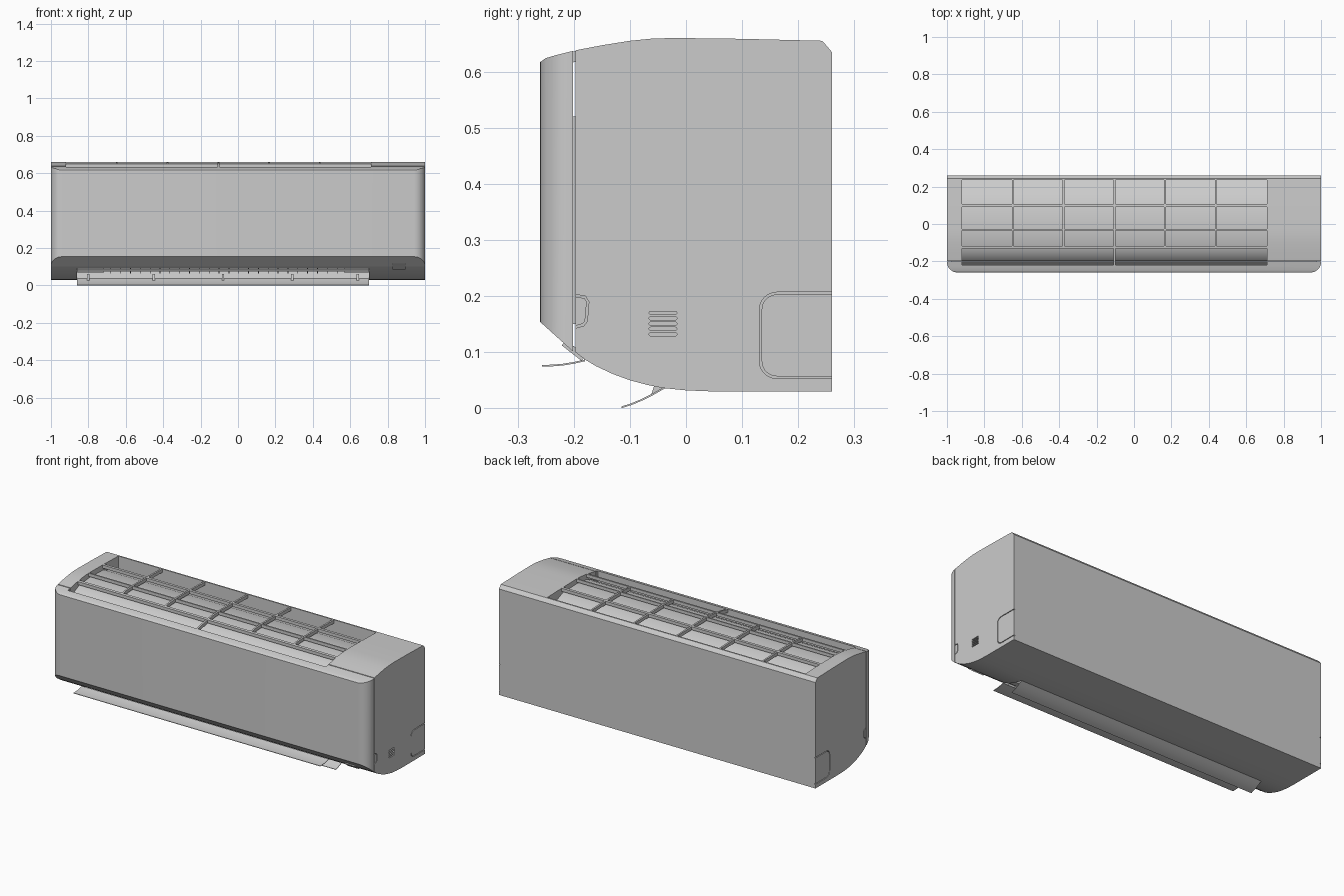
import bpy, bmesh, math
from mathutils import Vector

if "Cube" in bpy.data.objects:
    bpy.data.objects.remove(bpy.data.objects["Cube"])


def prism(name, pts, lo, hi, axis="x"):
    """Extrude a closed 2D outline: (y, z) along x, or (x, y) along z."""
    bm = bmesh.new()
    place = (lambda p, t: (t, p[0], p[1])) if axis == "x" else (lambda p, t: (p[0], p[1], t))
    a = [bm.verts.new(place(p, lo)) for p in pts]
    b = [bm.verts.new(place(p, hi)) for p in pts]
    bm.faces.new(a)
    bm.faces.new(b[::-1])
    for i in range(len(pts)):
        j = (i + 1) % len(pts)
        bm.faces.new((a[i], b[i], b[j], a[j]))
    bmesh.ops.recalc_face_normals(bm, faces=bm.faces)
    me = bpy.data.meshes.new(name)
    bm.to_mesh(me)
    bm.free()
    ob = bpy.data.objects.new(name, me)
    bpy.context.collection.objects.link(ob)
    return ob


def rect(y0, y1, z0, z1):
    return [(y0, z0), (y1, z0), (y1, z1), (y0, z1)]


def arc(cx, cy, rx, ry, a0, a1, n=8):
    return [(cx + rx * math.cos(math.radians(a0 + (a1 - a0) * i / n)),
             cy + ry * math.sin(math.radians(a0 + (a1 - a0) * i / n))) for i in range(n + 1)]


def ribbon(path, w):
    """Closed outline of a strip of width w that follows a path."""
    p = [Vector(q) for q in path]
    left, right = [], []
    for i, q in enumerate(p):
        d = (p[min(i + 1, len(p) - 1)] - p[max(i - 1, 0)]).normalized()
        n = Vector((-d.y, d.x)) * w / 2
        left.append(tuple(q + n))
        right.append(tuple(q - n))
    return left + right[::-1]


def boolean(ob, cutter, op="DIFFERENCE"):
    m = ob.modifiers.new("cut", "BOOLEAN")
    m.object, m.operation, m.solver = cutter, op, "EXACT"
    bpy.ops.object.select_all(action="DESELECT")
    bpy.context.view_layer.objects.active = ob
    ob.select_set(True)
    bpy.ops.object.modifier_apply(modifier=m.name)


def smooth(ob):
    bpy.ops.object.select_all(action="DESELECT")
    bpy.context.view_layer.objects.active = ob
    ob.select_set(True)
    bpy.ops.object.shade_smooth_by_angle(angle=math.radians(25))


TOP = [(-.26, .617), (-.25, .624), (-.23, .63), (-.197, .638), (-.15, .647), (-.1, .655),
       (-.06, .659), (-.02, .66), (.1, .6585), (.243, .655)]


def top_z(y):
    for (y0, z0), (y1, z1) in zip(TOP, TOP[1:]):
        if y0 <= y <= y1:
            return z0 + (z1 - z0) * (y - y0) / (y1 - y0)
    return TOP[-1][1]


# Casing and front panel
bottom = [(.26, .03), (.05, .03), (0, .032), (-.04, .036), (-.07, .042), (-.1, .05),
          (-.13, .061), (-.16, .075), (-.18, .087), (-.197, .1)]
casing = prism("casing", TOP[3:] + [(.26, .635)] + bottom, -1, 1)
panel = prism("front_panel", [(-.27, .606)] + TOP[:3] + [(-.201, .637), (-.201, .101), (-.27, .163)],
              -1.01, 1.01)
plan = [(-1, -.15)] + arc(-.94, -.205, .06, .055, 180, 270) + arc(.94, -.205, .06, .055, 270, 360) + [(1, -.15)]
cutters = [prism("panel_plan", plan, 0, .8, "z")]
boolean(panel, cutters[0], "INTERSECT")
prism("panel_core", rect(-.22, -.18, .15, .52), -.975, .975)

# Intake pit, its floor shaped like the coil below the grille
X0, X1 = -.92, .71
pit = prism("intake_cutter", [(-.22, .8), (-.22, .54), (-.19, .58), (-.16, .605), (-.12, .622),
                              (-.03, .632), (.1, .628), (.17, .6), (.235, .56), (.235, .8)], X0, X1)
# Air outlet cavity
outlet = prism("outlet_cutter", [(-.183, .0), (-.183, .105), (-.14, .15), (-.09, .19), (-.03, .2),
                                 (-.01, .15), (-.03, .08), (-.045, .0)], -.86, .70)
cutters += [pit, outlet]
boolean(panel, pit)
boolean(casing, pit)
boolean(casing, outlet)

# Pipe cover and clip outlines on both ends, speaker slots on the right
cover = [(.28, .205)] + arc(.163, .177, .03, .028, 90, 180) + arc(.163, .083, .03, .028, 180, 270) + [(.28, .055)]
clip = [(-.21, .203), (-.18, .198), (-.175, .19), (-.178, .155), (-.183, .149), (-.21, .141)]
for s in (-1, 1):
    for path in (cover, clip):
        c = prism("outline_cutter", ribbon(path, .004), *sorted((s * .994, s * 1.02)))
        boolean(casing, c)
        cutters.append(c)
for i in range(5):
    z = .132 + i * .0095
    slot = arc(-.019, z, .003, .003, -90, 90, 4) + arc(-.063, z, .003, .003, 90, 270, 4)
    c = prism("slot_cutter", slot, .985, 1.02)
    boolean(casing, c)
    cutters.append(c)
for c in cutters:
    bpy.data.objects.remove(c)
smooth(casing)
smooth(panel)

# Grille: lengthwise bars, then cross ribs that follow the top curve
for y, w in ((.1, .016), (-.03, .008), (-.125, .014)):
    a, b = y - w / 2, y + w / 2
    prism("grille_bar", [(a, top_z(a) - .018), (b, top_z(b) - .018), (b, top_z(b)), (a, top_z(a))], X0, X1)
for x in (-.648, -.377, -.105, .166, .437):
    y0 = -.22 if x == -.105 else -.125
    ys = [y0 + (.235 - y0) * i / 14 for i in range(15)]
    outline = [(y, top_z(y) - .001) for y in ys] + [(y, top_z(y) - .02) for y in ys[::-1]]
    smooth(prism("grille_rib", outline, x - .005, x + .005))

# Two curved air flaps with brackets
upper = [(-.257, .076), (-.24, .0762), (-.22, .0778), (-.2, .081), (-.18, .0855)]
lower = [(-.115, .0018), (-.097, .0075), (-.078, .0155), (-.058, .0255), (-.038, .037)]
for name, path in (("upper_flap", upper), ("lower_flap", lower)):
    smooth(prism(name, ribbon(path, .003), -.86, .70))
for x in (-.8, -.45, -.08, .29, .64):
    prism("flap_bracket", [(-.062, .024), (-.042, .035), (-.042, .06), (-.05, .06)], x - .006, x + .006)

# Swing vanes, their link rod and the end guides inside the outlet
for i in range(24):
    x = -.68 + i * 1.21 / 23
    prism("swing_vane", [(-.15, .09), (-.1, .065), (-.06, .12), (-.08, .18), (-.11, .165)], x - .002, x + .002)
prism("vane_rod", rect(-.155, -.147, .092, .1), -.72, .57)
for a, b in ((-.858, -.72), (.57, .698)):
    for y, z in ((-.165, .1), (-.13, .075)):
        prism("end_guide", rect(y - .01, y + .02, z - .008, z + .015), a, b)

# Receiver window under the front edge
bpy.ops.mesh.primitive_cube_add(size=1, location=(.86, -.2, .103), rotation=(math.radians(-38), 0, 0))
window = bpy.context.object
window.name = "receiver_window"
window.scale = (.07, .045, .012)
bev = window.modifiers.new("round", "BEVEL")
bev.width, bev.segments = .003, 2
